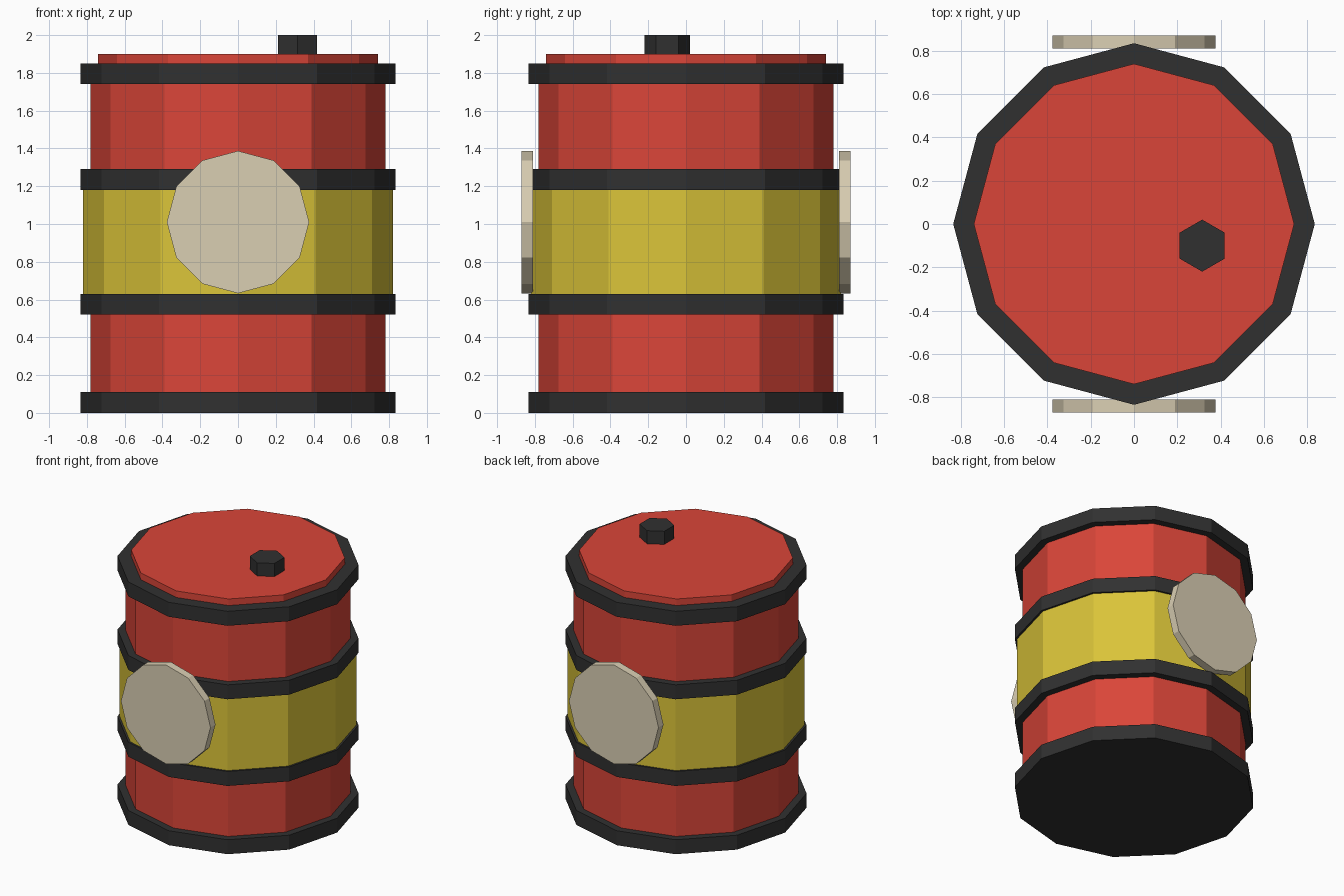
import bpy
import math

cube = bpy.data.objects.get("Cube")
if cube:
    bpy.data.objects.remove(cube, do_unlink=True)


def make_material(name, rgb):
    mat = bpy.data.materials.new(name)
    mat.use_nodes = True
    colour = (*rgb, 1.0)
    mat.diffuse_color = colour
    bsdf = next(n for n in mat.node_tree.nodes if n.type == 'BSDF_PRINCIPLED')
    bsdf.inputs["Base Color"].default_value = colour
    return mat


RED = make_material("red paint", (0.70, 0.06, 0.04))
YELLOW = make_material("yellow paint", (0.70, 0.55, 0.04))
BLACK = make_material("black metal", (0.03, 0.03, 0.03))
CREAM = make_material("cream label", (0.70, 0.62, 0.45))

SIDES = 12


def prism(name, mat, radius, depth, centre, sides=SIDES, tilt=0.0):
    """Flat-shaded regular prism with its first corner on +y (or +z when tilted)."""
    bpy.ops.mesh.primitive_cylinder_add(
        vertices=sides, radius=radius, depth=depth,
        location=centre, rotation=(tilt, 0, 0))
    obj = bpy.context.object
    obj.name = name
    obj.data.name = name
    obj.data.materials.append(mat)
    return obj


def upright(name, mat, radius, bottom, top, x=0.0, y=0.0, sides=SIDES):
    return prism(name, mat, radius, top - bottom, (x, y, (bottom + top) / 2), sides)


# Drum body, stripe and lid
upright("drum_body", RED, 0.78, 0.05, 1.80)
upright("yellow_band", YELLOW, 0.82, 0.575, 1.235)
upright("lid", RED, 0.74, 1.79, 1.90)

# Evenly spaced hoops
HOOP_HEIGHT = 0.11
for name, bottom in (("bottom_hoop", 0.0), ("lower_hoop", 0.52),
                     ("upper_hoop", 1.18), ("top_hoop", 1.74)):
    upright(name, BLACK, 0.835, bottom, bottom + HOOP_HEIGHT)

# Hexagonal filler cap
upright("filler_cap", BLACK, 0.12, 1.88, 2.0, x=0.315, y=-0.1, sides=6)

# Round labels on the front and back
for name, side in (("front_label", -1), ("back_label", 1)):
    prism(name, CREAM, 0.377, 0.06, (0, side * 0.84, 1.01), tilt=math.pi / 2)
